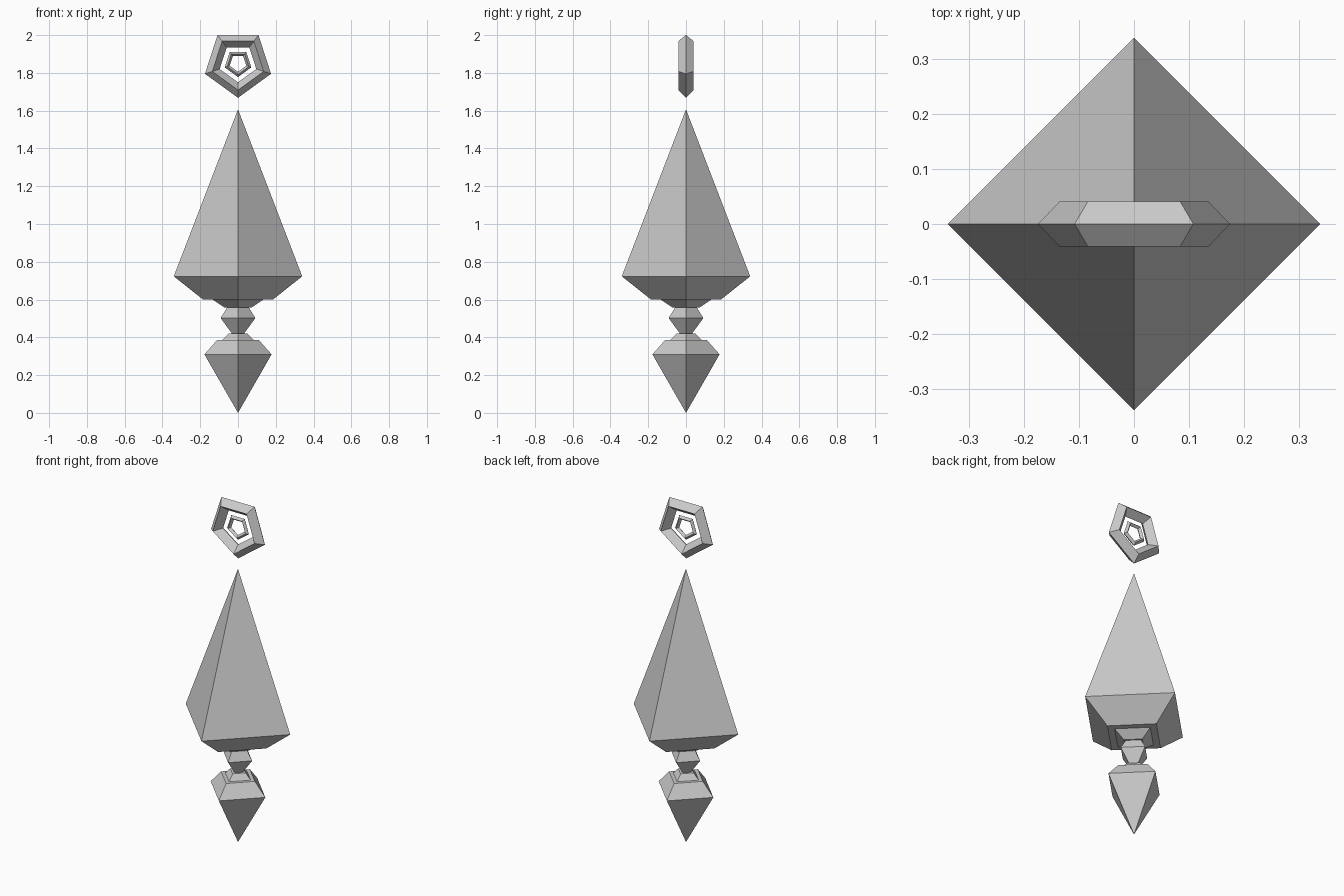
import bpy, bmesh
from math import cos, sin, pi, tau

if "Cube" in bpy.data.objects:
    bpy.data.objects.remove(bpy.data.objects["Cube"])


def finish(name, bm):
    bmesh.ops.remove_doubles(bm, verts=bm.verts, dist=1e-5)
    bmesh.ops.recalc_face_normals(bm, faces=bm.faces)
    me = bpy.data.meshes.new(name)
    bm.to_mesh(me)
    bm.free()
    bpy.context.collection.objects.link(bpy.data.objects.new(name, me))


def turned(name, profile):
    """Four-sided lathe with corners on the x and y axes; profile is (radius, z)."""
    bm = bmesh.new()
    rings = [[bm.verts.new((r * cos(i * pi / 2), r * sin(i * pi / 2), z))
              for i in range(4)] if r else [bm.verts.new((0, 0, z))]
             for r, z in profile]
    for a, b in zip(rings, rings[1:]):
        for i in range(4):
            j = (i + 1) % 4
            quad = [a[i % len(a)], a[j % len(a)], b[j % len(b)], b[i % len(b)]]
            bm.faces.new(list(dict.fromkeys(quad)))
    for ring in (rings[0], rings[-1]):
        if len(ring) == 4:
            bm.faces.new(ring)
    finish(name, bm)


def pentagon_ring(name, z, major, minor):
    """Upright five-sided ring, point down, with a diamond cross-section."""
    bm = bmesh.new()
    rings = []
    for i in range(5):
        a = -pi / 2 + i * tau / 5
        rings.append([])
        for k in range(4):
            r = major + minor * cos(k * pi / 2)
            rings[-1].append(bm.verts.new(
                (r * cos(a), minor * sin(k * pi / 2), z + r * sin(a))))
    for i in range(5):
        p, q = rings[i], rings[(i + 1) % 5]
        for k in range(4):
            m = (k + 1) % 4
            bm.faces.new((p[k], q[k], q[m], p[m]))
    finish(name, bm)


# Lower pendant point with its stepped collar
turned("lower_point", [(0, 0), (0.178, 0.31), (0.11, 0.386), (0.083, 0.386), (0.05, 0.42)])
# Waist bead
turned("waist_bead", [(0.032, 0.42), (0.092, 0.502), (0.058, 0.557)])
# Tall spire with its stepped underside
turned("spire", [(0.07, 0.557), (0.135, 0.60), (0.185, 0.60), (0.34, 0.723), (0, 1.607)])
# Floating rings
pentagon_ring("outer_ring", 1.852, 0.143, 0.041)
pentagon_ring("inner_ring", 1.852, 0.06, 0.014)
